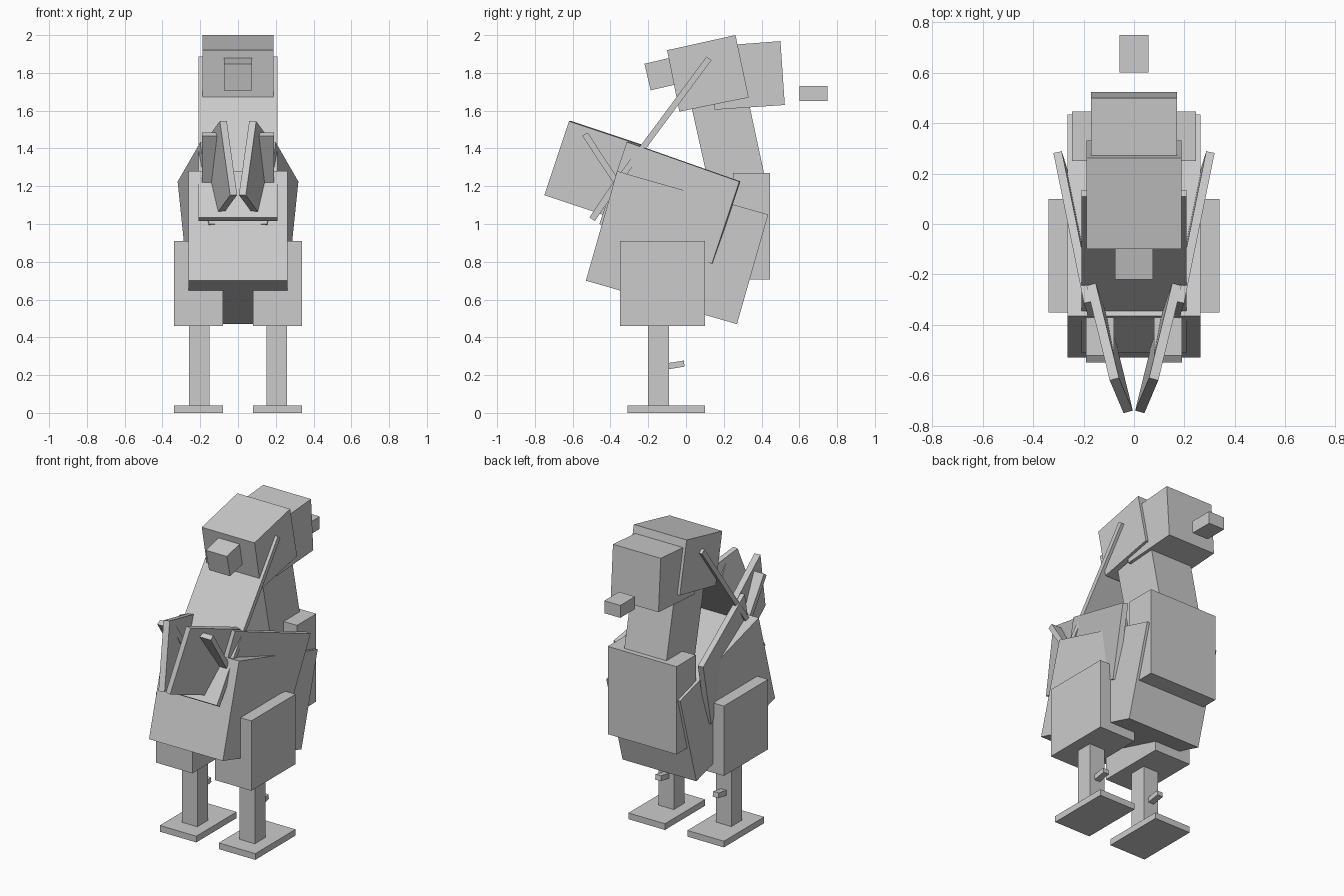
import bpy, bmesh
from mathutils import Vector

if "Cube" in bpy.data.objects:
    bpy.data.objects.remove(bpy.data.objects["Cube"])


def hexa(name, a, b, mirror=False):
    """Six-sided block between two matching four-point ends."""
    bm = bmesh.new()
    va = [bm.verts.new(p) for p in a]
    vb = [bm.verts.new(p) for p in b]
    bm.faces.new(va)
    bm.faces.new(vb[::-1])
    for i in range(4):
        j = (i + 1) % 4
        bm.faces.new((va[j], va[i], vb[i], vb[j]))
    bmesh.ops.recalc_face_normals(bm, faces=bm.faces)
    me = bpy.data.meshes.new(name)
    bm.to_mesh(me)
    bm.free()
    ob = bpy.data.objects.new(name, me)
    bpy.context.collection.objects.link(ob)
    if mirror:
        ob.modifiers.new("Mirror", 'MIRROR')
    return ob


def prism(name, yz, x0, x1, mirror=False):
    """Side outline (y, z) extruded across x."""
    return hexa(name, [(x0, *p) for p in yz], [(x1, *p) for p in yz], mirror)


def box(name, x0, x1, y0, y1, z0, z1, mirror=False):
    return prism(name, [(y0, z0), (y1, z0), (y1, z1), (y0, z1)], x0, x1, mirror)


def plank(name, p, q, t, x0, x1, mirror=False):
    """Thin board whose side-view centre line runs from p to q."""
    p, q = Vector(p), Vector(q)
    n = (q - p).orthogonal().normalized() * t / 2
    return prism(name, [tuple(v) for v in (p + n, q + n, q - n, p - n)], x0, x1, mirror)


def panel(name, corner, along, down, t):
    """Mirrored thin plate spanned by two edges, thickened around its middle."""
    c, u, v = Vector(corner), Vector(along), Vector(down)
    n = u.cross(v).normalized() * t / 2
    quad = [c, c + u, c + u + v, c + v]
    return hexa(name, [p + n for p in quad], [p - n for p in quad], True)


# Legs
box("foot", 0.08, 0.34, -0.31, 0.10, 0, 0.04, True)
box("shin", 0.15, 0.26, -0.20, -0.09, 0.04, 0.46, True)
box("thigh", 0.08, 0.34, -0.35, 0.10, 0.46, 0.91, True)
prism("spur", [(-0.10, 0.23), (-0.007, 0.245), (-0.012, 0.277), (-0.105, 0.262)],
      0.185, 0.225, True)

# Torso
prism("body", [(-0.53, 0.70), (0.27, 0.47), (0.435, 1.05), (-0.365, 1.28)], -0.263, 0.263)
box("chest", -0.245, 0.245, 0.25, 0.446, 0.705, 1.27)

# Neck and head
prism("neck", [(0.02, 1.66), (0.14, 1.12), (0.432, 1.18), (0.325, 1.68)], -0.15, 0.15)
prism("head", [(-0.10, 1.92), (0.262, 2.0), (0.332, 1.67), (-0.035, 1.595)], -0.188, 0.188)
prism("face", [(0.13, 1.94), (0.50, 1.968), (0.523, 1.63), (0.15, 1.605)], -0.17, 0.17)
box("beak", -0.057, 0.057, 0.60, 0.75, 1.65, 1.73)
prism("crest", [(-0.22, 1.848), (0.0, 1.90), (0.03, 1.758), (-0.187, 1.708)], -0.075, 0.075)

# Flat boards along the back of the neck and over the rump
plank("neck_plume", (0.122, 1.877), (-0.365, 1.22), 0.032, -0.208, 0.208)
plank("rump_plume", (-0.355, 1.235), (-0.497, 1.025), 0.035, -0.208, 0.208)
plank("tail_fin", (-0.535, 1.475), (-0.36, 1.21), 0.033, 0.08, 0.19, True)

# Wings and tail feathers
panel("wing", (0.303, 0.285, 1.225), (-0.121, -0.595, 0.21), (-0.045, -0.145, -0.435), 0.034)
panel("tail_feather", (0.078, -0.615, 1.545), (0.092, 0.375, -0.125),
      (-0.055, -0.13, -0.392), 0.038)
